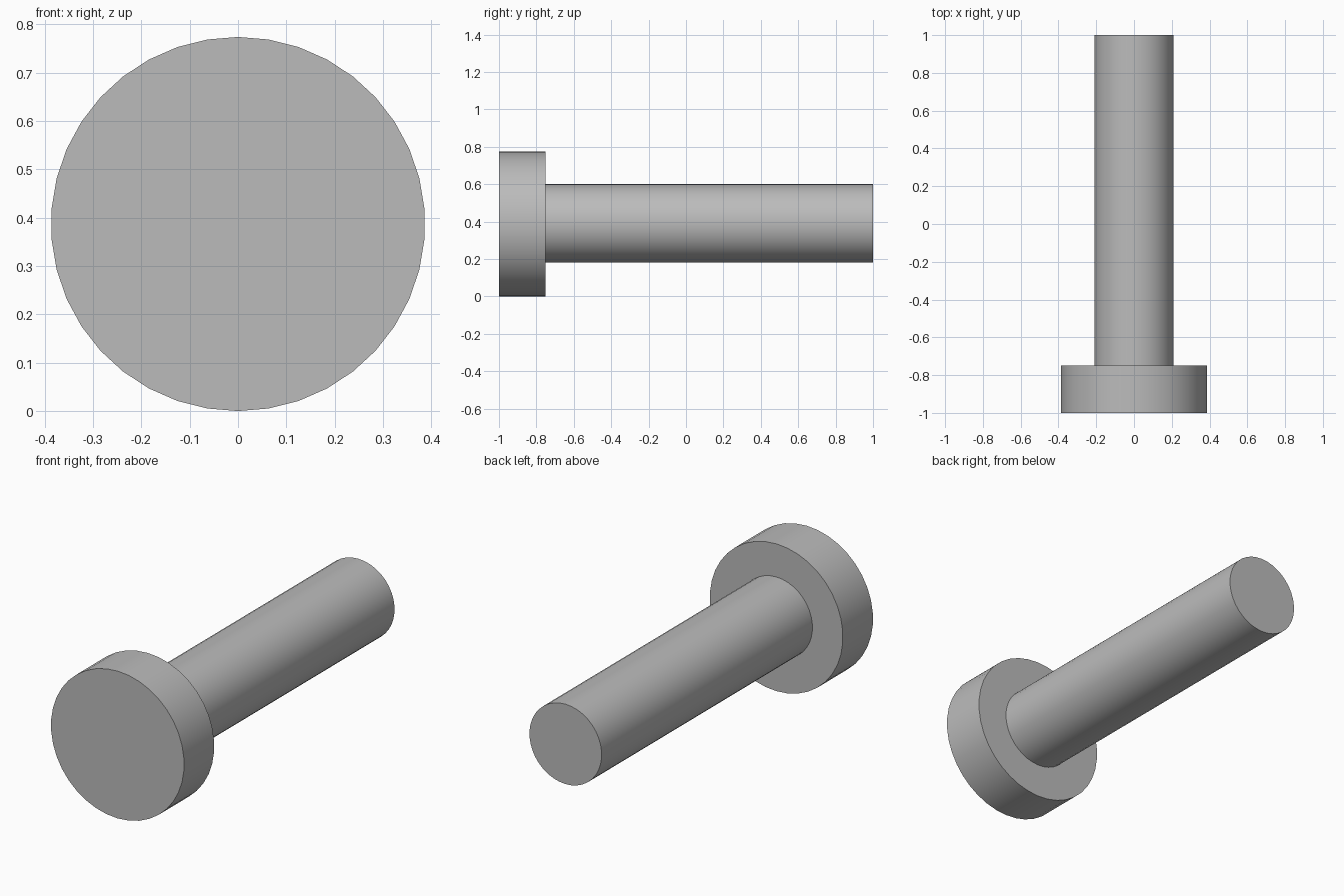
import bpy
import math

cube = bpy.data.objects.get("Cube")
if cube:
    bpy.data.objects.remove(cube, do_unlink=True)

AXIS_Z = 0.387
SIDES = 38

# Plain grey metal
grey = bpy.data.materials.new("grey_metal")
grey.use_nodes = True
colour = (0.5, 0.5, 0.5, 1.0)
grey.diffuse_color = colour
grey.node_tree.nodes["Principled BSDF"].inputs["Base Color"].default_value = colour


def rod(name, radius, y_front, y_back, z):
    """Capped cylinder lying along y, smooth round and sharp at the rims."""
    bpy.ops.mesh.primitive_cylinder_add(
        vertices=SIDES, radius=radius, depth=y_back - y_front,
        location=(0, (y_front + y_back) / 2, z),
        rotation=(math.pi / 2, 0, 0))
    obj = bpy.context.object
    obj.name = name
    obj.data.materials.append(grey)
    bpy.ops.object.shade_smooth_by_angle(angle=math.radians(30))
    return obj


# Wide head at the front, shaft behind it
rod("bolt_head", 0.387, -1.0, -0.75, AXIS_Z)
rod("bolt_shaft", 0.21, -0.75, 1.0, AXIS_Z + 0.003)
